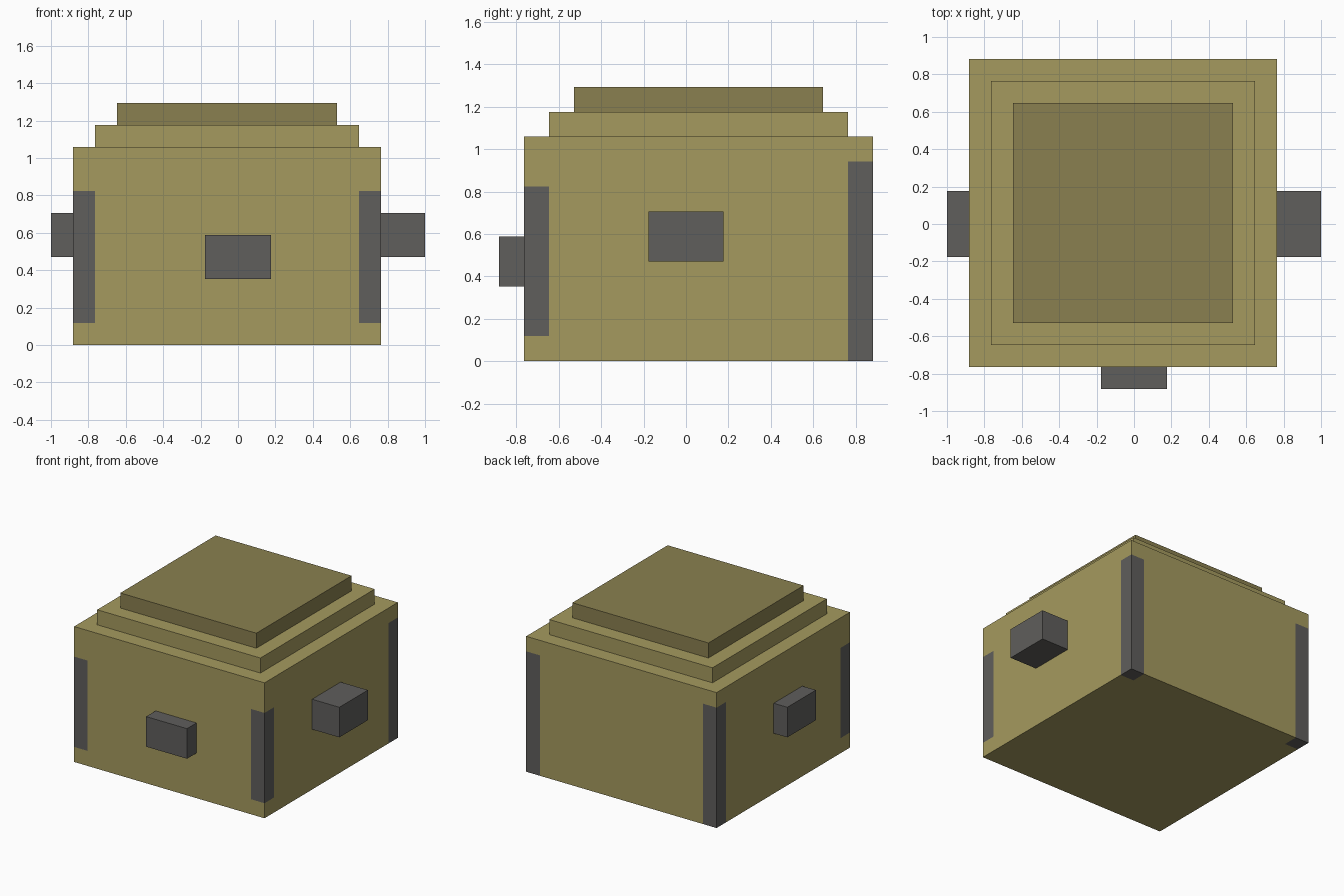
import bpy

if "Cube" in bpy.data.objects:
    bpy.data.objects.remove(bpy.data.objects["Cube"])

U = 2 / 17  # the model sits on a regular block grid


def material(name, color):
    m = bpy.data.materials.new(name)
    m.diffuse_color = (*color, 1)
    m.use_nodes = True
    m.node_tree.nodes["Principled BSDF"].inputs["Base Color"].default_value = m.diffuse_color
    return m


OCHRE = material("ochre", (0.376, 0.323, 0.114))
DARK_OCHRE = material("dark_ochre", (0.254, 0.216, 0.080))
GREY = material("grey", (0.115, 0.112, 0.107))


def box(name, x, y, z, mat=None):
    """Box from (min, max) ranges given in grid units."""
    bpy.ops.mesh.primitive_cube_add(size=1)
    ob = bpy.context.object
    ob.name = ob.data.name = name
    for v in ob.data.vertices:
        v.co = [(r[0] if c < 0 else r[1]) * U for c, r in zip(v.co, (x, y, z))]
    if mat:
        ob.data.materials.append(mat)
    return ob


# Main body and two stepped roof tiers
body = box("body", (-7.5, 6.5), (-6.5, 7.5), (0, 9), OCHRE)
box("lower_roof_tier", (-6.5, 5.5), (-5.5, 6.5), (9, 10), OCHRE)
box("upper_roof_tier", (-5.5, 4.5), (-4.5, 5.5), (10, 11), DARK_OCHRE)

# Corner posts, set flush into notches cut from the body
for end, y, y_cut, z, z_cut in (
    ("front", (-6.5, -5.5), (-7, -5.5), (1, 7), (1, 7)),
    ("back", (6.5, 7.5), (6.5, 8), (0, 8), (-0.5, 8)),
):
    for side, x, x_cut in (
        ("left", (-7.5, -6.5), (-8, -6.5)),
        ("right", (5.5, 6.5), (5.5, 7)),
    ):
        box(f"{end}_{side}_post", x, y, z, GREY)
        cutter = box(f"{end}_{side}_notch_cutter", x_cut, y_cut, z_cut)
        cutter.hide_render = True
        cutter.hide_set(True)
        cut = body.modifiers.new(f"{end}_{side}_notch", "BOOLEAN")
        cut.operation = "DIFFERENCE"
        cut.solver = "EXACT"
        cut.object = cutter

# Blocks projecting from the front and both sides
box("front_block", (-1.5, 1.5), (-7.5, -6.5), (3, 5), GREY)
box("left_block", (-8.5, -7.5), (-1.5, 1.5), (4, 6), GREY)
box("right_block", (6.5, 8.5), (-1.5, 1.5), (4, 6), GREY)
